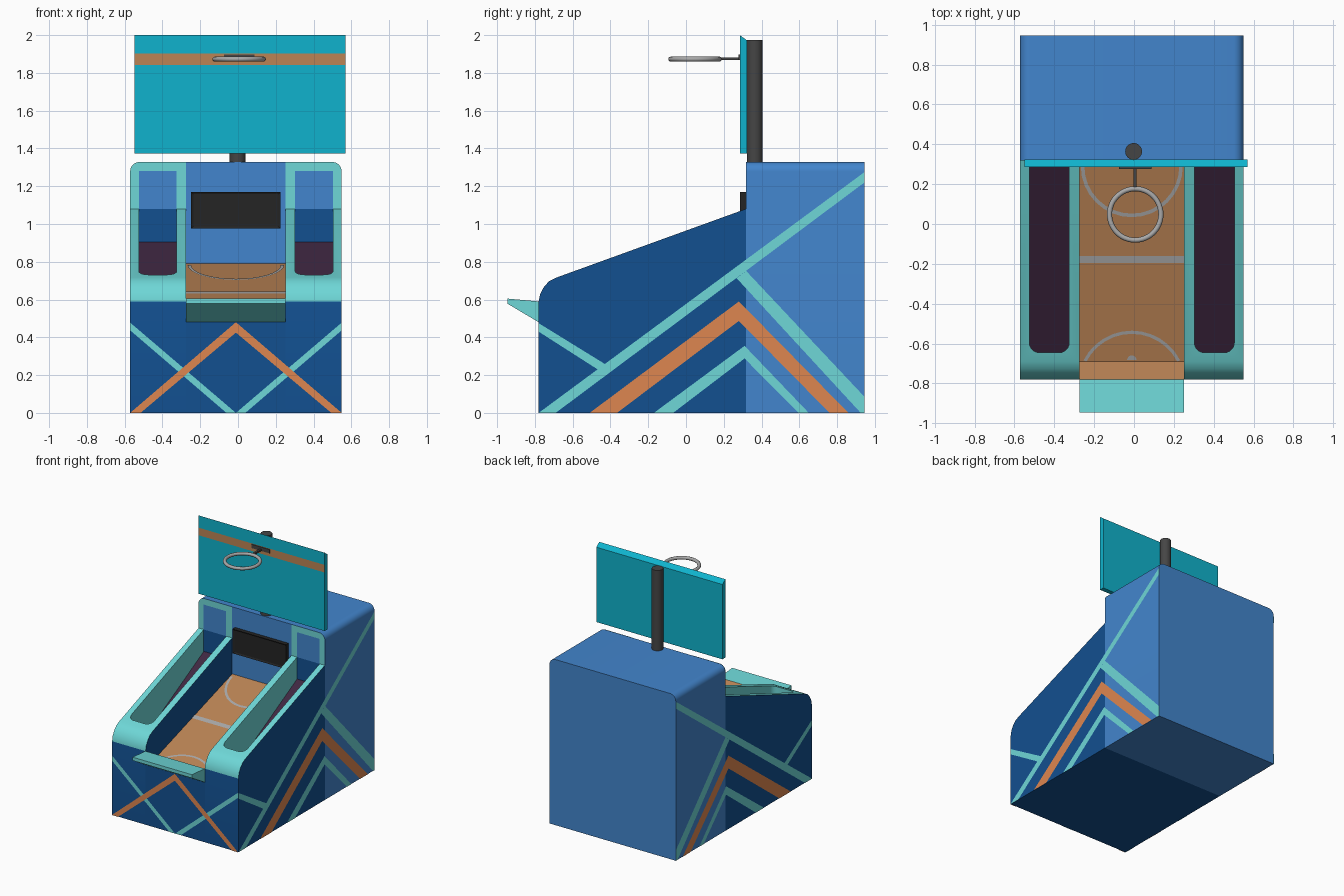
import bpy, bmesh, math
from mathutils import Vector

if "Cube" in bpy.data.objects:
    bpy.data.objects.remove(bpy.data.objects["Cube"])

CX = -0.011                      # symmetry plane of the cabinet
W, LANE = 0.56, 0.263            # half widths of body and lane
RUN, BACK, FRONT = 0.318, 0.945, -0.78


def material(name, r, g, b):
    m = bpy.data.materials.new(name)
    m.diffuse_color = (r, g, b, 1)
    m.use_nodes = True
    m.node_tree.nodes["Principled BSDF"].inputs["Base Color"].default_value = m.diffuse_color
    return m


BLUE = material("blue", .055, .235, .61)
NAVY = material("navy", .006, .08, .28)
TEAL = material("turquoise", .156, .68, .68)
ORANGE = material("orange", .73, .24, .08)
WOOD = material("wood", .5, .23, .09)
PURPLE = material("purple", .05, .021, .054)
CYAN = material("cyan", .005, .45, .61)
BLACK = material("black", .018, .018, .018)
DARK = material("dark_grey", .06, .06, .06)
LINE = material("line_grey", .4, .4, .4)


def finish(name, bm, *mats, recalc=True):
    if recalc:
        bmesh.ops.recalc_face_normals(bm, faces=bm.faces)
    me = bpy.data.meshes.new(name)
    bm.to_mesh(me)
    bm.free()
    ob = bpy.data.objects.new(name, me)
    bpy.context.collection.objects.link(ob)
    for m in mats:
        me.materials.append(m)
    return ob


def smooth(ob):
    bpy.ops.object.select_all(action='DESELECT')
    ob.select_set(True)
    bpy.context.view_layer.objects.active = ob
    bpy.ops.object.shade_smooth_by_angle(angle=math.radians(32))


def prism(name, pts, axis, a, b, *mats, paint=None):
    """Extrude a 2D profile along x (pts = y,z) or y (pts = x,z)."""
    place = (lambda p, t: (t, p[0], p[1])) if axis == 'x' else (lambda p, t: (p[0], t, p[1]))
    bm = bmesh.new()
    ra = [bm.verts.new(place(p, a)) for p in pts]
    rb = [bm.verts.new(place(p, b)) for p in pts]
    bm.faces.new(ra)
    bm.faces.new(rb)
    for i in range(len(pts)):
        j = (i + 1) % len(pts)
        bm.faces.new((ra[i], ra[j], rb[j], rb[i]))
    bmesh.ops.recalc_face_normals(bm, faces=bm.faces)
    if paint:
        for f in bm.faces:
            f.material_index = paint(f)
    return finish(name, bm, *mats)


def decal(name, polys, to3d, facing, mat):
    """Flat colour areas laid on a surface, facing outward."""
    bm = bmesh.new()
    for poly in polys:
        f = bm.faces.new([bm.verts.new(to3d(*p)) for p in poly])
        f.normal_update()
        if f.normal.dot(Vector(facing)) < 0:
            f.normal_flip()
    return finish(name, bm, mat, recalc=False)


def box(name, x0, x1, y0, y1, z0, z1, mat):
    return prism(name, [(x0, z0), (x1, z0), (x1, z1), (x0, z1)], 'y', y0, y1, mat)


def arc(cx, cy, r, a0, a1, n):
    return [(cx + r * math.cos(math.radians(a0 + (a1 - a0) * i / n)),
             cy + r * math.sin(math.radians(a0 + (a1 - a0) * i / n))) for i in range(n + 1)]


# rear cabinet with rounded top edges
R = 0.05
cab = [(CX - W, 0), (CX + W, 0)] + arc(CX + W - R, 1.328 - R, R, 0, 90, 8) \
    + arc(CX - W + R, 1.328 - R, R, 90, 180, 8)
smooth(prism("rear_cabinet", cab, 'y', RUN, BACK, BLUE))

# centre base carrying the lane
prism("lane_base", [(FRONT, 0), (RUN, 0), (RUN, .79), (-.69, .475), (FRONT, .59)], 'x',
      CX - LANE, CX + LANE, NAVY, WOOD, paint=lambda f: int(f.normal.z > .3))

# front ledge
prism("front_ledge", [(-.945, .605), (FRONT, .59), (FRONT, .48), (-.945, .578)], 'x',
      CX - LANE, CX + LANE, TEAL)

# side rails with ball troughs cut into them
rail = [(FRONT, 0), (RUN, 0), (RUN, 1.08), (-.69, .715), (-.725, .697), (-.752, .667),
        (-.772, .63), (FRONT, .59)]


def trough_floor(y):
    return .905 - (RUN - y) * .53


def rail_paint(f):
    c = f.calc_center_median()
    return int(c.z > .59 and abs(f.normal.x) < .5 and f.normal.y < .5)


for side, s in (("left", -1), ("right", 1)):
    ob = prism(side + "_rail", rail, 'x', CX + s * LANE, CX + s * W, NAVY, TEAL, PURPLE,
               paint=rail_paint)
    tx, hw, r = CX + s * .414, .1, .05
    plan = [(tx + hw, .4), (tx - hw, .4)] + arc(tx - hw + r, -.645 + r, r, 180, 270, 6) \
        + arc(tx + hw - r, -.645 + r, r, 270, 360, 6)
    bm = bmesh.new()
    lo = [bm.verts.new((x, y, trough_floor(y))) for x, y in plan]
    hi = [bm.verts.new((x, y, 1.5)) for x, y in plan]
    bm.faces.new(lo).material_index = 2
    bm.faces.new(hi).material_index = 1
    for i in range(len(plan)):
        j = (i + 1) % len(plan)
        bm.faces.new((lo[i], lo[j], hi[j], hi[i])).material_index = 1
    cutter = finish(side + "_trough_cutter", bm, NAVY, TEAL, PURPLE)
    cutter.hide_render = True
    mod = ob.modifiers.new("trough", 'BOOLEAN')
    mod.operation, mod.solver, mod.object = 'DIFFERENCE', 'EXACT', cutter
    bpy.context.view_layer.objects.active = ob
    bpy.ops.object.modifier_apply(modifier="trough")
    bpy.data.objects.remove(cutter)
    smooth(ob)

    # trough end wall and the frame above it
    on_front = lambda x, z, s=s: (CX + s * x, RUN - .003, z)
    decal(side + "_trough_end", [[(.314, .905), (.514, .905), (.514, 1.08), (.314, 1.08)]],
          on_front, (0, -1, 0), NAVY)
    frame = [(LANE, 1.08), (.314, 1.08), (.314, 1.28), (.514, 1.28), (.514, 1.08), (W, 1.08)] \
        + arc(W - R, 1.328 - R, R, 0, 90, 8) + [(LANE, 1.328)]
    decal(side + "_frame", [frame], on_front, (0, -1, 0), TEAL)

    # side stripes
    on_side = lambda y, z, s=s: (CX + s * (W + .002), y, z)
    decal(side + "_side_stripes_turquoise", [
        [(FRONT, 0), (-.69, 0), (BACK, 1.22), (BACK, 1.275)],
        [(.318, .752), (BACK, .085), (BACK, 0), (.925, 0), (.268, .713)],
        [(-.17, 0), (.31, .355), (.65, 0), (.595, 0), (.31, .288), (-.068, 0)],
        [(FRONT, .475), (-.415, .25), (-.455, .222), (FRONT, .43)]],
        on_side, (s, 0, 0), TEAL)
    decal(side + "_side_stripe_orange",
          [[(-.51, 0), (.28, .59), (.86, 0), (.76, 0), (.28, .487), (-.365, 0)]],
          on_side, (s, 0, 0), ORANGE)

    # front stripes
    decal(side + "_front_stripe_turquoise",
          [[(W, .478), (W, .437), (.05, 0), (-.0, 0)]],
          lambda x, z, s=s: (CX + s * x, FRONT - .002, z), (0, -1, 0), TEAL)

decal("front_stripe_orange",
      [[(-W, 0), (0, .48), (W, 0), (.505, 0), (0, .425), (-.505, 0)]],
      lambda x, z: (CX + x, FRONT - .004, z), (0, -1, 0), ORANGE)

# court lines on the lane
def on_lane(x, y):
    return (CX + x, y, .79 - (RUN - y) * .3125 + .003)


def band(cx, cy, r, w, a0, a1, n=12):
    o, i = arc(cx, cy, r, a0, a1, n), arc(cx, cy, r - w, a0, a1, n)
    return [[o[k], o[k + 1], i[k + 1], i[k]] for k in range(n)]


decal("court_lines",
      [[(-LANE, -.195), (LANE, -.195), (LANE, -.16), (-LANE, -.16)],
       arc(0, -.683, .024, 0, 180, 8)]
      + band(0, -.807, .272, .016, 27, 153) + band(0, .29, .256, .018, 180, 360, 16),
      on_lane, (0, 0, 1), LINE)

# score screen: bevelled housing with an inset glass
screen = box("score_screen", CX - .237, CX + .237, .285, RUN + .005, .975, 1.17, BLACK)
bm = bmesh.new()
bm.from_mesh(screen.data)
front = [f for f in bm.faces if f.normal.y < -.9]
bmesh.ops.inset_region(bm, faces=front, thickness=.016, depth=-.006)
bm.to_mesh(screen.data)
bm.free()

# backboard, slanted on top, with coloured band
prism("backboard", [(.285, 1.372), (.323, 1.372), (.323, 1.972), (.285, 2.0)], 'x',
      -.549, .57, CYAN)
decal("backboard_band", [[(-.549, 1.842), (.57, 1.842), (.57, 1.903), (-.549, 1.903)]],
      lambda x, z: (x, .283, z), (0, -1, 0), WOOD)

# pole
bpy.ops.mesh.primitive_cylinder_add(vertices=32, radius=.042, depth=.66, location=(-.002, .364, 1.643))
pole = bpy.context.object
pole.name = "pole"
pole.data.materials.append(DARK)
smooth(pole)

# hoop with arm and mounting plate
bpy.ops.mesh.primitive_torus_add(major_radius=.129, minor_radius=.013, major_segments=48,
                                 minor_segments=12, location=(.006, .048, 1.873))
hoop = bpy.context.object
hoop.name = "hoop"
hoop.data.materials.append(LINE)
smooth(hoop)
box("hoop_arm", -.003, .013, .17, .29, 1.868, 1.882, DARK)
box("hoop_plate", -.075, .087, .277, .288, 1.868, 1.898, DARK)
